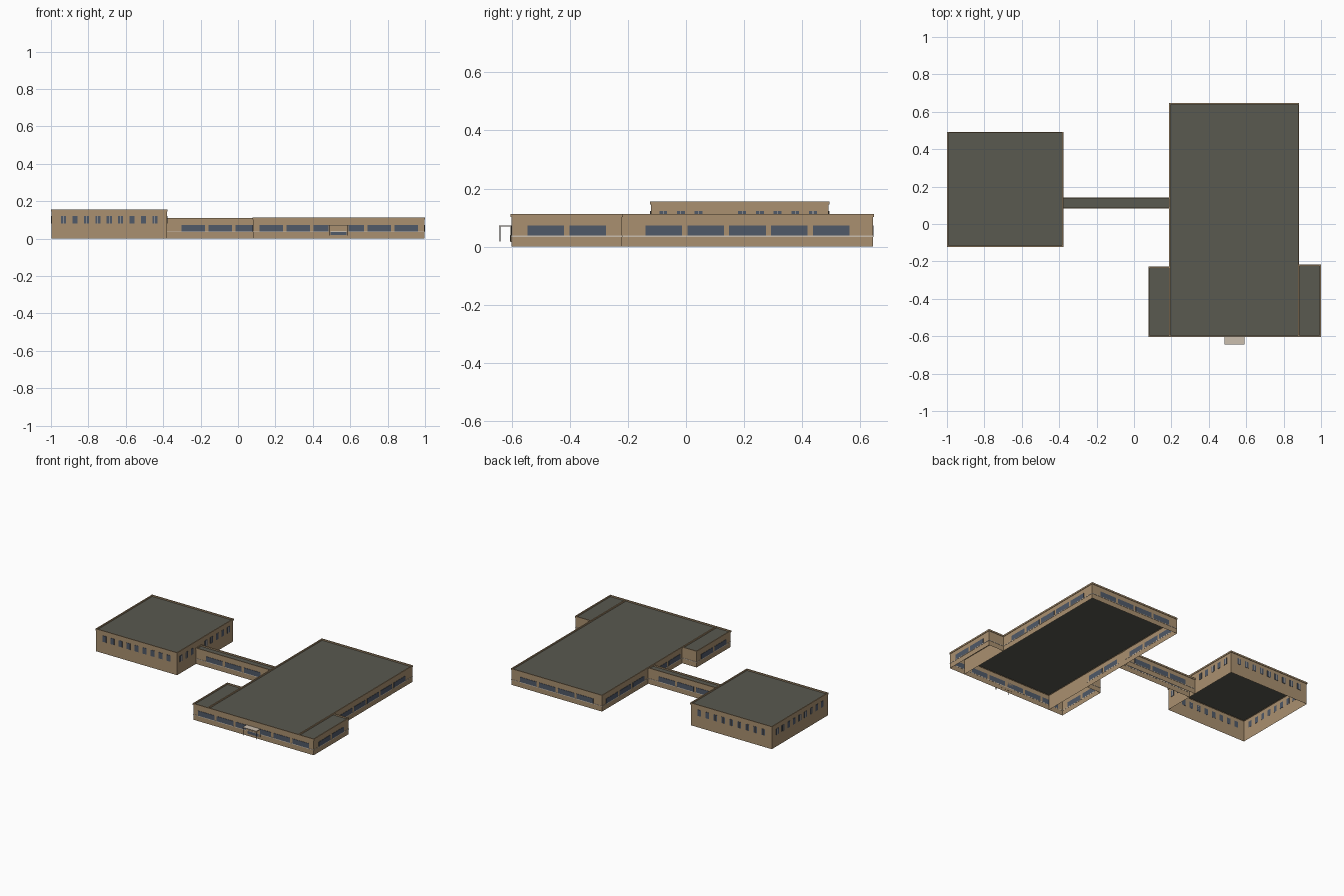
import bpy, bmesh
from mathutils import Matrix, Vector

cube = bpy.data.objects.get("Cube")
if cube:
    bpy.data.objects.remove(cube, do_unlink=True)


def material(name, r, g, b):
    m = bpy.data.materials.new(name)
    m.diffuse_color = (r, g, b, 1)
    m.use_nodes = True
    m.node_tree.nodes["Principled BSDF"].inputs["Base Color"].default_value = (r, g, b, 1)
    return m


WALL = material("tan wall", 0.40, 0.28, 0.16)
ROOF = material("grey roof", 0.10, 0.10, 0.08)
GLASS = material("blue grey glass", 0.08, 0.10, 0.14)
TRIM = material("pale trim", 0.60, 0.52, 0.43)
POST = material("dark metal", 0.04, 0.03, 0.02)


def add_box(bm, x0, x1, y0, y1, z0, z1):
    size = Vector((x1 - x0, y1 - y0, z1 - z0))
    mid = Vector((x0 + x1, y0 + y1, z0 + z1)) / 2
    return bmesh.ops.create_cube(bm, size=1, matrix=Matrix.LocRotScale(mid, None, size))


def finish(name, bm, *mats):
    me = bpy.data.meshes.new(name)
    bm.to_mesh(me)
    bm.free()
    for m in mats:
        me.materials.append(m)
    ob = bpy.data.objects.new(name, me)
    bpy.context.collection.objects.link(ob)


def boxes(name, mat, items):
    bm = bmesh.new()
    for item in items:
        add_box(bm, *item)
    finish(name, bm, mat)


def block(name, x0, x1, y0, y1, h):
    """Open-bottomed wall shell with a sunken roof and a slim coping."""
    bm = bmesh.new()
    add_box(bm, x0, x1, y0, y1, 0, h)
    bm.normal_update()
    floor = [f for f in bm.faces if f.normal.z < -0.5]
    bmesh.ops.delete(bm, geom=floor, context="FACES_ONLY")
    top = next(f for f in bm.faces if f.normal.z > 0.5)
    bmesh.ops.inset_individual(bm, faces=[top], thickness=0.005)
    bmesh.ops.translate(bm, verts=bmesh.ops.extrude_discrete_faces(bm, faces=[top])["faces"][0].verts[:],
                        vec=(0, 0, -0.008))
    bm.normal_update()
    for f in bm.faces:
        low = f.calc_center_median().z < h - 0.001
        f.material_index = int(f.normal.z > 0.5 and low)
    finish(name + "_shell", bm, WALL, ROOF)
    o, t, z = 0.003, 0.004, (h - 0.01, h + 0.001)
    boxes(name + "_coping", WALL, [
        (x0 - o, x1 + o, y0 - o, y0 + t, *z), (x0 - o, x1 + o, y1 - t, y1 + o, *z),
        (x0 - o, x0 + t, y0 + t, y1 - t, *z), (x1 - t, x1 + o, y0 + t, y1 - t, *z)])


def plate(axis, side, at, a, b, z0, z1, depth):
    """Thin box on a wall that runs along the given axis."""
    c = sorted((at - side * 0.001, at + side * depth))
    return (a, b, *c, z0, z1) if axis == "x" else (*c, a, b, z0, z1)


def centres(a, b, n, pitch):
    return [(a + b) / 2 + (i - (n - 1) / 2) * pitch for i in range(n)]


# Building volumes
H, TALL = 0.112, 0.155
block("hall", -0.997, -0.38, -0.12, 0.49, TALL)
block("main_building", 0.19, 0.88, -0.6, 0.643, H)
block("connector", -0.38, 0.19, 0.085, 0.14, H - 0.002)
block("right_wing", 0.08, 0.19, -0.6, -0.23, H)
block("left_wing", 0.88, 0.997, -0.6, -0.22, H)

# Low facades: axis, outward side, wall position, start, end, window count
low_walls = [
    ("x", -1, -0.6, 0.08, 0.997, 6), ("x", 1, 0.643, 0.19, 0.88, 4),
    ("x", -1, 0.085, -0.38, 0.19, 3), ("x", 1, 0.14, -0.38, 0.19, 3),
    ("y", 1, 0.997, -0.6, -0.22, 2), ("y", 1, 0.88, -0.22, 0.643, 5),
    ("y", -1, 0.08, -0.6, -0.23, 2), ("y", -1, 0.19, -0.23, 0.085, 2),
    ("y", -1, 0.19, 0.14, 0.643, 3), ("x", 1, -0.23, 0.08, 0.19, 0),
    ("x", 1, -0.22, 0.88, 0.997, 0),
]
panes, sills = [], []
for axis, side, at, a, b, n in low_walls:
    sills.append(plate(axis, side, at, a, b, 0.034, 0.038, 0.002))
    for c in centres(a, b, n, 0.144):
        panes.append(plate(axis, side, at, c - 0.063, c + 0.063, 0.038, 0.072, 0.002))
boxes("strip_windows", GLASS, panes)
boxes("sill_band", TRIM, sills)

# Small hall windows with a slim centre mullion
hall_walls = [
    ("x", -1, -0.12, -0.997, -0.38, 9), ("x", 1, 0.49, -0.997, -0.38, 9),
    ("y", -1, -0.997, -0.12, 0.49, 9),
    ("y", 1, -0.38, -0.12, 0.085, 3), ("y", 1, -0.38, 0.14, 0.49, 5),
]
panes, mullions = [], []
for axis, side, at, a, b, n in hall_walls:
    for c in centres(a, b, n, 0.061):
        panes.append(plate(axis, side, at, c - 0.0135, c + 0.0135, 0.08, 0.122, 0.002))
        mullions.append(plate(axis, side, at, c - 0.001, c + 0.001, 0.08, 0.122, 0.003))
boxes("hall_windows", GLASS, panes)
boxes("hall_mullions", TRIM, mullions)

# Entrance: surround, glazed door and canopy on two posts
boxes("entrance_surround", WALL, [plate("x", -1, -0.6, 0.485, 0.59, 0.016, 0.07, 0.004)])
boxes("entrance_glass", GLASS, [plate("x", -1, -0.6, 0.495, 0.58, 0.018, 0.036, 0.006)])
boxes("entrance_band", TRIM, [plate("x", -1, -0.6, 0.495, 0.58, 0.036, 0.04, 0.006)])
boxes("canopy", TRIM, [(0.485, 0.59, -0.643, -0.6, 0.069, 0.073)])
boxes("canopy_posts", POST, [(x - 0.002, x + 0.002, -0.642, -0.638, 0.017, 0.069)
                             for x in (0.488, 0.587)])
